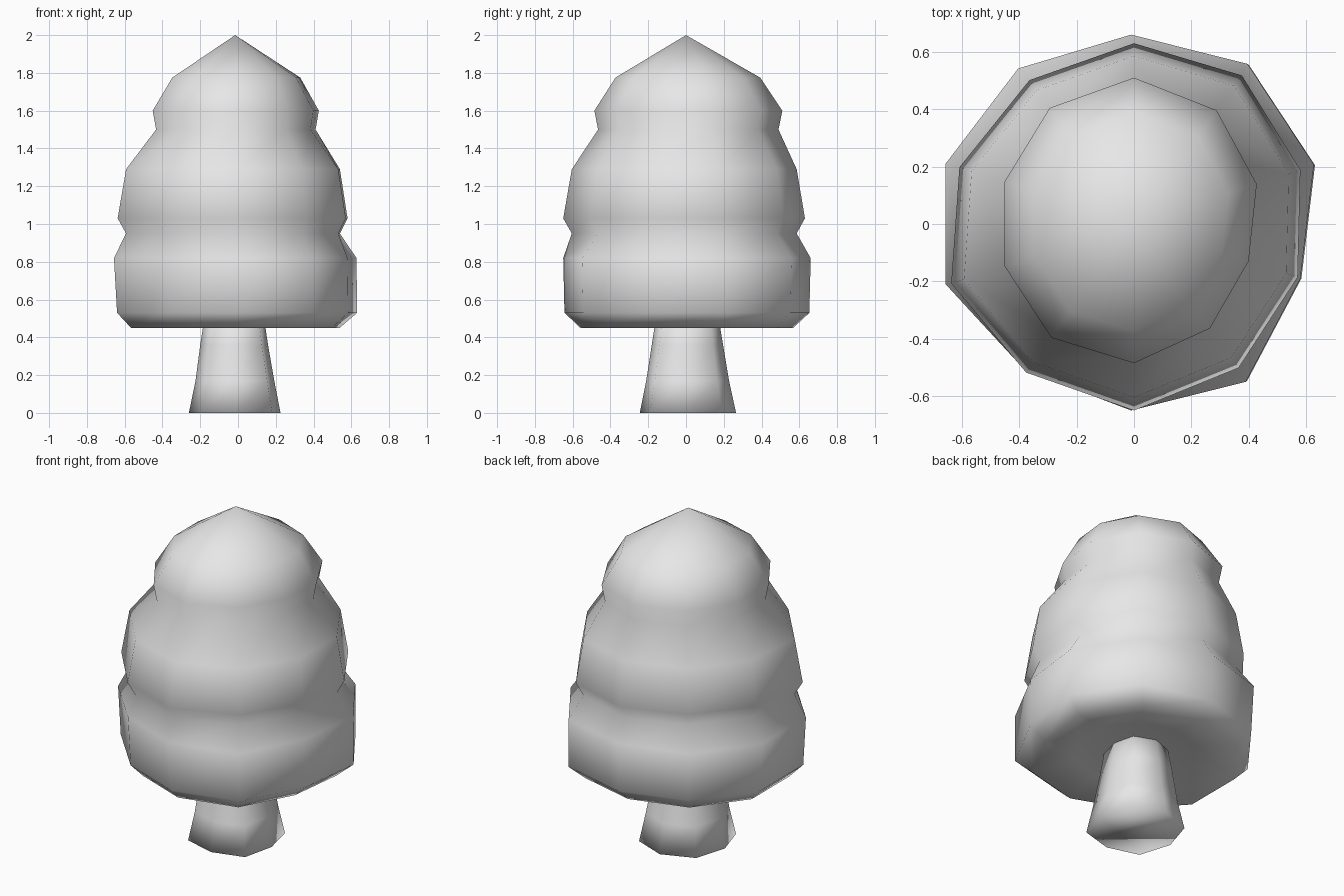
import bpy, math

cube = bpy.data.objects.get("Cube")
if cube:
    bpy.data.objects.remove(cube, do_unlink=True)

grey = bpy.data.materials.new("light_grey")
grey.diffuse_color = (0.8, 0.8, 0.8, 1)
grey.use_nodes = True
grey.node_tree.nodes["Principled BSDF"].inputs["Base Color"].default_value = (0.8, 0.8, 0.8, 1)


def lathe(name, rings, sides, apex=None):
    """Skin rings of (height, radii, x shift), going clockwise from the back."""
    verts, faces = [], []
    for z, radii, shift in rings:
        for k in range(sides):
            a = math.pi / 2 - k * math.tau / sides
            verts.append((shift + radii[k] * math.cos(a), radii[k] * math.sin(a), z))
    for i in range(len(rings) - 1):
        for k in range(sides):
            n = (k + 1) % sides
            a, b = i * sides, (i + 1) * sides
            faces.append((a + n, a + k, b + k, b + n))
    top = (len(rings) - 1) * sides
    if apex:
        verts.append(apex)
        for k in range(sides):
            faces.append((top + (k + 1) % sides, top + k, len(verts) - 1))
    else:
        faces.append(tuple(range(top + sides - 1, top - 1, -1)))
    faces.append(tuple(range(sides)))
    mesh = bpy.data.meshes.new(name)
    mesh.from_pydata(verts, [], faces)
    mesh.materials.append(grey)
    mesh.shade_smooth()
    obj = bpy.data.objects.new(name, mesh)
    bpy.context.collection.objects.link(obj)
    return obj


def scaled(radii, factor):
    return [r * factor for r in radii]


# Uneven outlines of the three foliage tiers
low = [.66, .69, .67, .62, .68, .65, .63, .68, .68, .67]
middle = [.63, .64, .61, .60, .62, .65, .64, .67, .64, .62]
high = [.51, .49, .45, .42, .45, .485, .49, .475, .475, .50]

foliage_rings = [
    (0.50, [.12] * 10, -.01),            # hollow underside
    (0.49, [.34] * 10, -.01),
    (0.45, scaled(low, .86), -.01),      # lower tier
    (0.53, scaled(low, .99), 0),
    (0.82, scaled(low, 1.0), -.01),
    (0.95, scaled(middle, .93), 0),      # groove
    (1.03, middle, 0),                   # middle tier
    (1.29, scaled(middle, .93), 0),
    (1.50, scaled(high, .96), 0),        # groove
    (1.60, high, 0),                     # upper tier
    (1.775, scaled(high, .77), 0),
]
foliage = lathe("foliage", foliage_rings, 10, (-.015, 0, 2))

# Flared trunk with slightly uneven roots
foot = [.265, .27, .235, .27, .245, .27, .25, .27]
trunk_rings = [
    (0.0, foot, -.01),
    (0.17, scaled(foot, .86), -.01),
    (0.36, scaled(foot, .74), -.015),
    (0.52, scaled(foot, .64), -.015),
]
trunk = lathe("trunk", trunk_rings, 8)
